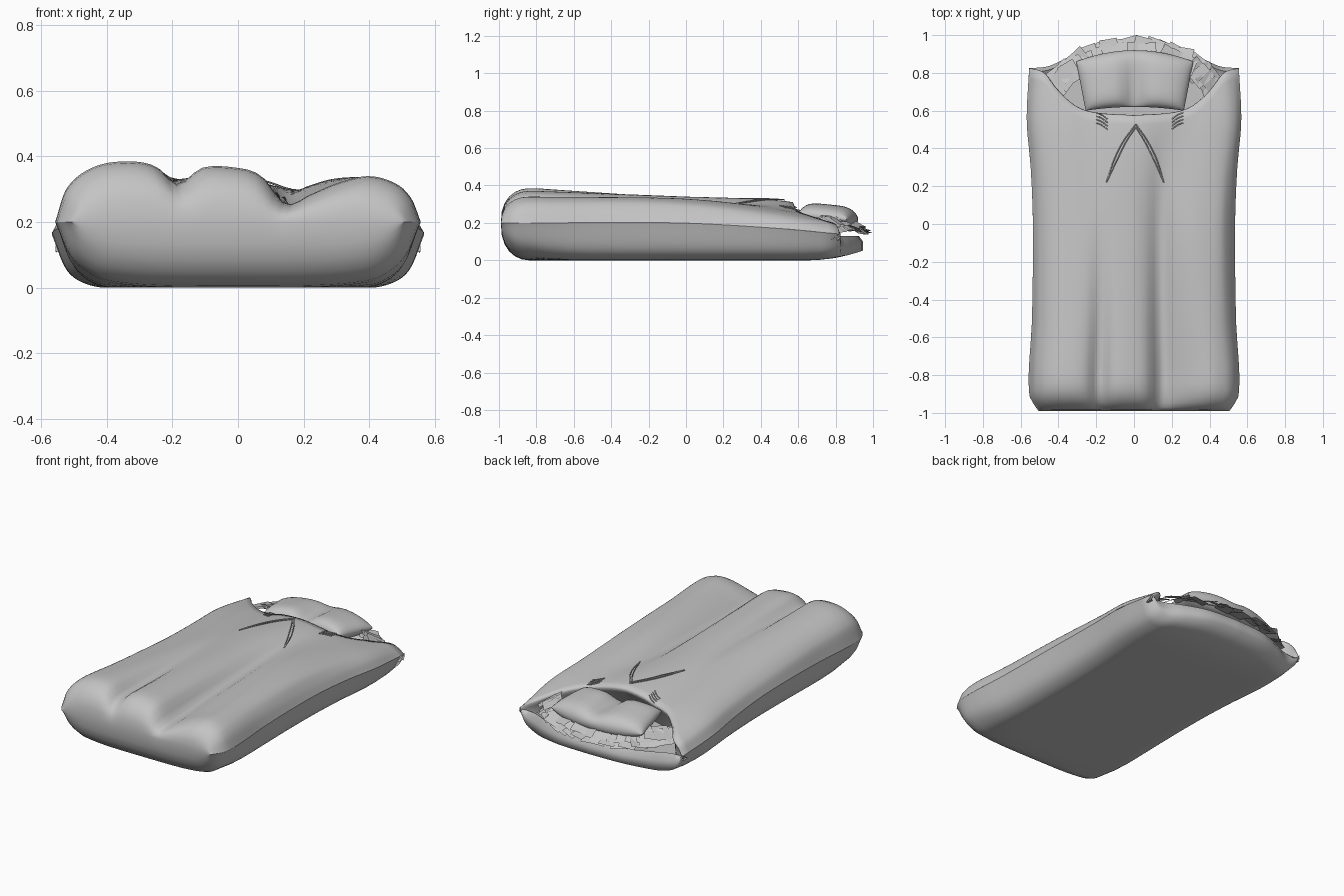
import bpy, math, random
from mathutils import Vector, Matrix

if "Cube" in bpy.data.objects:
    bpy.data.objects.remove(bpy.data.objects["Cube"])
random.seed(4)

mat = bpy.data.materials.new("grey fabric")
mat.diffuse_color = (0.55, 0.55, 0.55, 1)
mat.use_nodes = True
mat.node_tree.nodes["Principled BSDF"].inputs["Base Color"].default_value = mat.diffuse_color


def curve_at(xs, ys, v):
    """Smooth interpolation through the points (xs, ys)."""
    v = min(max(v, xs[0]), xs[-1])
    i = max(k for k in range(len(xs) - 1) if xs[k] <= v)
    h = xs[i + 1] - xs[i]
    t = (v - xs[i]) / h

    def slope(k):
        a, b = max(k - 1, 0), min(k + 1, len(xs) - 1)
        return (ys[b] - ys[a]) / (xs[b] - xs[a])
    return (ys[i] * (2*t**3 - 3*t*t + 1) + ys[i + 1] * (3*t*t - 2*t**3)
            + h * (slope(i) * (t**3 - 2*t*t + t) + slope(i + 1) * (t**3 - t*t)))


def add_mesh(name, verts, faces, smooth=None):
    me = bpy.data.meshes.new(name)
    me.from_pydata(verts, [], faces)
    me.materials.append(mat)
    ob = bpy.data.objects.new(name, me)
    bpy.context.collection.objects.link(ob)
    bpy.ops.object.select_all(action='DESELECT')
    ob.select_set(True)
    bpy.context.view_layer.objects.active = ob
    if smooth:
        bpy.ops.object.mode_set(mode='EDIT')
        bpy.ops.mesh.select_all(action='SELECT')
        bpy.ops.mesh.remove_doubles(threshold=0.0005)
        bpy.ops.mesh.normals_make_consistent(inside=False)
        bpy.ops.object.mode_set(mode='OBJECT')
        bpy.ops.object.shade_smooth_by_angle(angle=math.radians(smooth))
    return ob


# Padded top: cross-section heights at four stations along the bag
S = [-1, -.94, -.8, -.62, -.45, -.33, -.2, 0, .13, .26, .4, .55, .72, .87, .95, 1]
SECTIONS = [
    [.2, .30, .365, .385, .37, .315, .365, .365, .34, .255, .285, .32, .34, .315, .27, .2],
    [.2, .26, .31, .33, .335, .33, .34, .34, .32, .28, .31, .33, .325, .30, .25, .2],
    [.17, .23, .27, .285, .285, .29, .31, .32, .315, .30, .285, .275, .265, .245, .215, .17],
    [.14, .19, .225, .23, .235, .24, .25, .26, .25, .24, .225, .21, .20, .19, .165, .14]]
STATIONS = [-.8, -.05, .5, .82]


def top(s, y):
    return curve_at(STATIONS, [curve_at(S, sec, s) for sec in SECTIONS], y)


def bottom(s, y):
    f = max(0, curve_at([0, .72, .85, .93, 1], [0, 0, .12, .38, 1], abs(s)))
    rise = .05 * (max(0, y - .65) / .29) ** 2 + .07 * (max(0, -.5 - y) / .35) ** 2 * s ** 4
    return curve_at(STATIONS, [sec[0] for sec in SECTIONS], y) * f + rise * (1 - f)


def width(y):
    return curve_at([-1, -.9, -.5, 0, .3, .55, .82],
                    [.50, .555, .54, .535, .547, .568, .555], y)


# Sleeping bag: each column is a closed ring running under, round the foot, over and into the hood
verts, faces, COLS = [], [], 64
for c in range(COLS + 1):
    s = math.sin(math.pi / 2 * (2 * c / COLS - 1))
    ax = abs(s) * .55
    y_lip = curve_at([0, .2, .3, .4, .47, .55], [.57, .585, .62, .71, .795, .82], ax)
    y_back = curve_at([0, .2, .35, .45, .55], [.945, .93, .88, .835, .825], ax)
    ring = []
    for k in range(17):                                   # underside
        y = y_back + (-.84 - y_back) * k / 16
        ring.append((y, bottom(s, y)))
    for k in range(1, 12):                                # rounded foot end
        a = -math.pi / 2 + math.pi * k / 12
        y = -.84 - .15 * math.cos(a)
        zc, z = .2, top(s, -.84) if a > 0 else bottom(s, -.84)
        ring.append((y, zc + (z - zc) * abs(math.sin(a)) ** .8))
    for k in range(33):                                   # upper side
        y = -.84 + (y_lip + .84) * k / 32
        ring.append((y, top(s, y)))
    zt = top(s, y_lip)
    floor = min(.11, zt - .01)
    ring += [(y_lip + .006, zt - .015), (y_lip - .01, zt - .035),
             (y_lip - .12 * (1 - abs(s)), floor)]         # rolled lip
    for k in range(1, 6):                                 # hood floor
        ring.append((y_lip + (y_back - .05 - y_lip) * k / 5, floor))
    rim = min(.13, zt - .005)
    ring += [(y_back - .02, rim), (y_back, (rim + bottom(s, y_back)) / 2 + .01)]
    n = len(ring)
    verts += [(s * width(y), y, z) for y, z in ring]
    if c:
        b, a = c * n, (c - 1) * n
        faces += [(a + k, a + (k + 1) % n, b + (k + 1) % n, b + k) for k in range(n)]
add_mesh("sleeping_bag", verts, faces, 85)

# Pillow: two sheets joined at the edge, with a dip down the middle
verts, faces, N = [], [], 24
for side in (1, -1):
    base = len(verts)
    for j in range(N + 1):
        for i in range(N + 1):
            u = math.sin(math.pi / 2 * (2 * i / N - 1))
            v = math.sin(math.pi / 2 * (2 * j / N - 1))
            x = u * (.285 + .025 * v) + .004
            y0 = .60 + .02 * (1 - u * u)
            y1 = .86 + .06 * (1 - u * u)
            y = y0 + (y1 - y0) * (v + 1) / 2
            puff = ((1 - u ** 4) * (1 - v ** 4)) ** .5
            dip = .06 * math.exp(-(u / .2) ** 2) * (1 - .6 * v) / 1.6
            z = .235 - .015 * v + side * .065 * puff - (dip * puff if side > 0 else 0)
            verts.append((x, y, z))
    for j in range(N):
        for i in range(N):
            a = base + j * (N + 1) + i
            faces.append((a, a + 1, a + N + 2, a + N + 1))
add_mesh("pillow", verts, faces, 60)

# Ruffled trim: overlapping tabs round the back of the hood
verts, faces = [], []
for row, (grow, z0) in enumerate(((0, .185), (.025, .165))):
    for k in range(19):
        a = math.radians(22 + 136 * (k + .5 * row) / 18.5)
        centre = Vector((.445 * math.cos(a) * (1 + grow), .60 + .31 * math.sin(a) + grow,
                         z0 + .03 * abs(math.cos(a)) + random.uniform(-.01, .01)))
        out = math.atan2(math.sin(a) / .33, math.cos(a) / .45) + random.uniform(-.25, .25)
        m = (Matrix.Translation(centre) @ Matrix.Rotation(out, 4, 'Z')
             @ Matrix.Rotation(math.radians(random.uniform(12, 35)), 4, 'Y')
             @ Matrix.Rotation(random.uniform(-.25, .25), 4, 'X'))
        b = len(verts)
        verts += [m @ Vector((p * .058, q * .048, 0)) for p, q in ((-1, -1), (1, -1), (1, 1), (-1, 1))]
        faces.append((b, b + 1, b + 2, b + 3))
add_mesh("hood_trim", verts, faces)


def cord(name, pts, r, lift=.006):
    """Thin tube lying on the padded top, through (x, y) points."""
    verts, faces, M = [], [], 6
    path = []
    for k in range(17):
        t = k / 16 * (len(pts) - 1)
        x, y = (curve_at(list(range(len(pts))), [p[d] for p in pts], t) for d in (0, 1))
        path.append(Vector((x, y, top(x / .55, y) + lift)))
    for k, p in enumerate(path):
        d = (path[min(k + 1, 16)] - path[max(k - 1, 0)]).normalized()
        side = d.cross(Vector((0, 0, 1))).normalized()
        up = side.cross(d)
        for m in range(M):
            a = 2 * math.pi * m / M
            verts.append(p + r * (math.cos(a) * side + math.sin(a) * up))
            if k:
                q, w = (k - 1) * M, (m + 1) % M
                faces.append((q + m, q + w, q + M + w, q + M + m))
    add_mesh(name, verts, faces, 60)


# Drawstring: a long narrow loop on each side below the neck
for name, sx in (("left", -1), ("right", 1)):
    for part, w in (("inner", -.008), ("outer", .008)):
        cord("drawstring_%s_%s" % (name, part),
             [(.01, .52 + w), (.008 + sx * (.055 + w), .44), (.008 + sx * (.105 + w), .34),
              (.006 + sx * .152, .22)], .003)

# Frayed ties at each end of the neck lip
for name, cx, sx in (("left", -.17, 1), ("right", .23, -1)):
    for k in range(4):
        y = .58 - .018 * k
        cord("tie_%s_%d" % (name, k), [(cx - sx * .03, y + .01), (cx, y - .003), (cx + sx * .03, y - .025)],
             .003)
